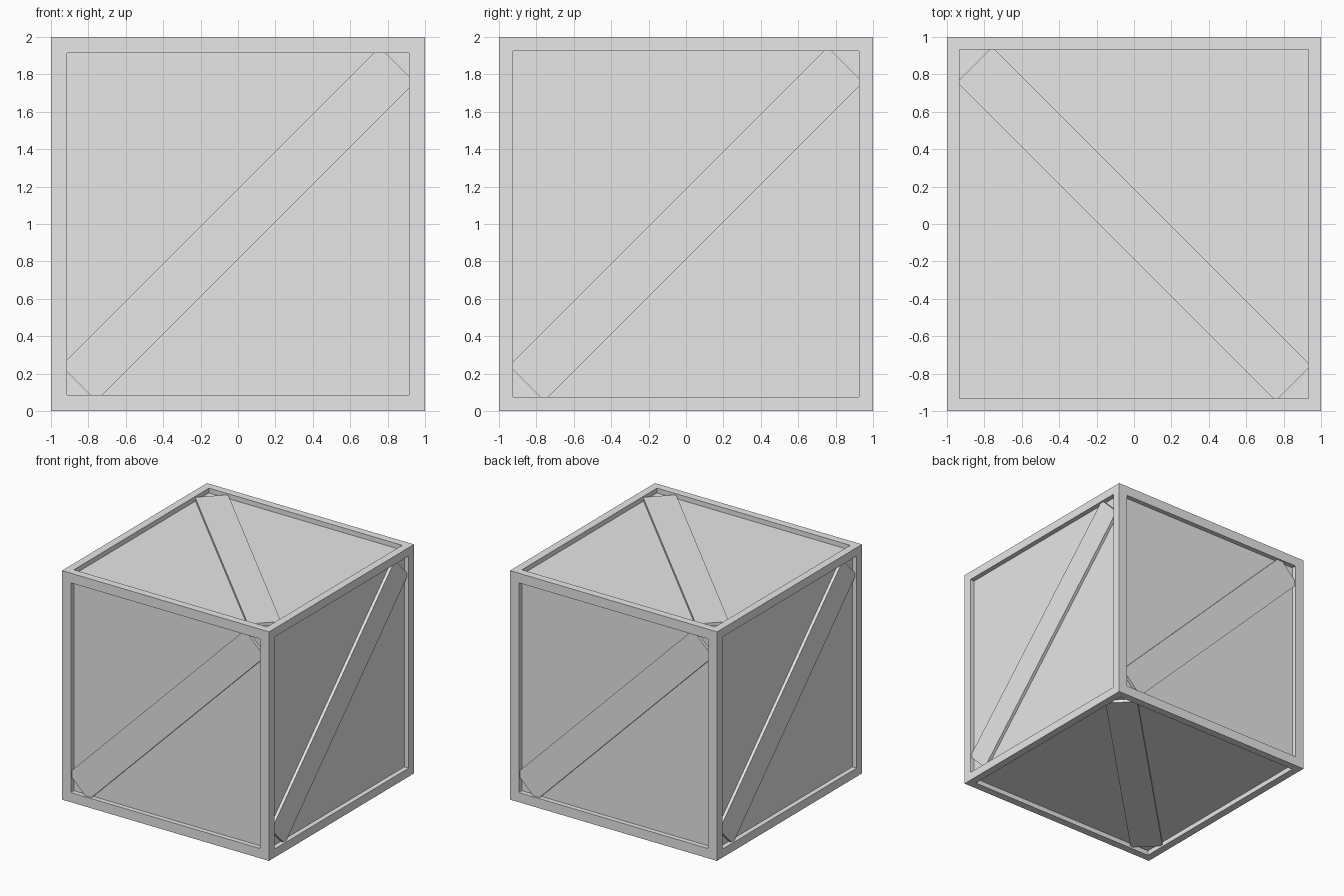
import bpy, bmesh
from math import radians
from mathutils import Matrix, Vector

cube = bpy.data.objects.get("Cube")
if cube:
    bpy.data.objects.remove(cube, do_unlink=True)

PANEL_DEPTH = 0.042      # how far the panels sit below the frame
BRACE_DEPTH = 0.016      # how far the braces sit below the frame
CENTRE = Matrix.Translation((0, 0, 1))

grey = bpy.data.materials.new("plain grey")
grey.use_nodes = True
grey.diffuse_color = (0.8, 0.8, 0.8, 1)
grey.node_tree.nodes["Principled BSDF"].inputs["Base Color"].default_value = (0.8, 0.8, 0.8, 1)


def add_object(name, bm):
    bm.transform(CENTRE)
    mesh = bpy.data.meshes.new(name)
    bm.to_mesh(mesh)
    bm.free()
    mesh.materials.append(grey)
    obj = bpy.data.objects.new(name, mesh)
    bpy.context.collection.objects.link(obj)
    return obj


# Frame: a cube whose faces are inset, then sunk to form the openings
margins = {"x": 0.105, "y": 0.12, "z": 0.095}
bm = bmesh.new()
bmesh.ops.create_cube(bm, size=2)
for face in list(bm.faces):
    n = face.normal
    axis = "xyz"[max(range(3), key=lambda i: abs(n[i]))]
    bmesh.ops.inset_individual(bm, faces=[face], thickness=margins[axis])
    bmesh.ops.inset_individual(bm, faces=[face], thickness=0, depth=-PANEL_DEPTH - 0.01)
    bm.faces.remove(face)
add_object("frame", bm)

# Panels: one inner cube shows through every opening
bm = bmesh.new()
bmesh.ops.create_cube(bm, size=2 * (1 - PANEL_DEPTH))
add_object("panels", bm)

# Braces: a diagonal plank in each opening, given by outward and rightward directions
sides = {
    "front": ((0, -1, 0), (1, 0, 0), 1),
    "back": ((0, 1, 0), (-1, 0, 0), 1),
    "right": ((-1, 0, 0), (0, -1, 0), 1),
    "left": ((1, 0, 0), (0, 1, 0), 1),
    "top": ((0, 0, 1), (1, 0, 0), -1),
    "bottom": ((0, 0, -1), (1, 0, 0), -1),
}
for side, (out, right, slope) in sides.items():
    out, right = Vector(out), Vector(right)
    up = out.cross(right)
    facing = Matrix((right, up, out)).transposed().to_4x4()
    inner, outer = 1 - PANEL_DEPTH - 0.02, 1 - BRACE_DEPTH
    bm = bmesh.new()
    bmesh.ops.create_cube(bm, size=1)
    bmesh.ops.scale(bm, verts=bm.verts, vec=(2.41, 0.266, outer - inner))
    bmesh.ops.translate(bm, verts=bm.verts, vec=(0, 0, (inner + outer) / 2))
    bm.transform(facing @ Matrix.Rotation(radians(45 * slope), 4, "Z"))
    add_object(side + "_brace", bm)
